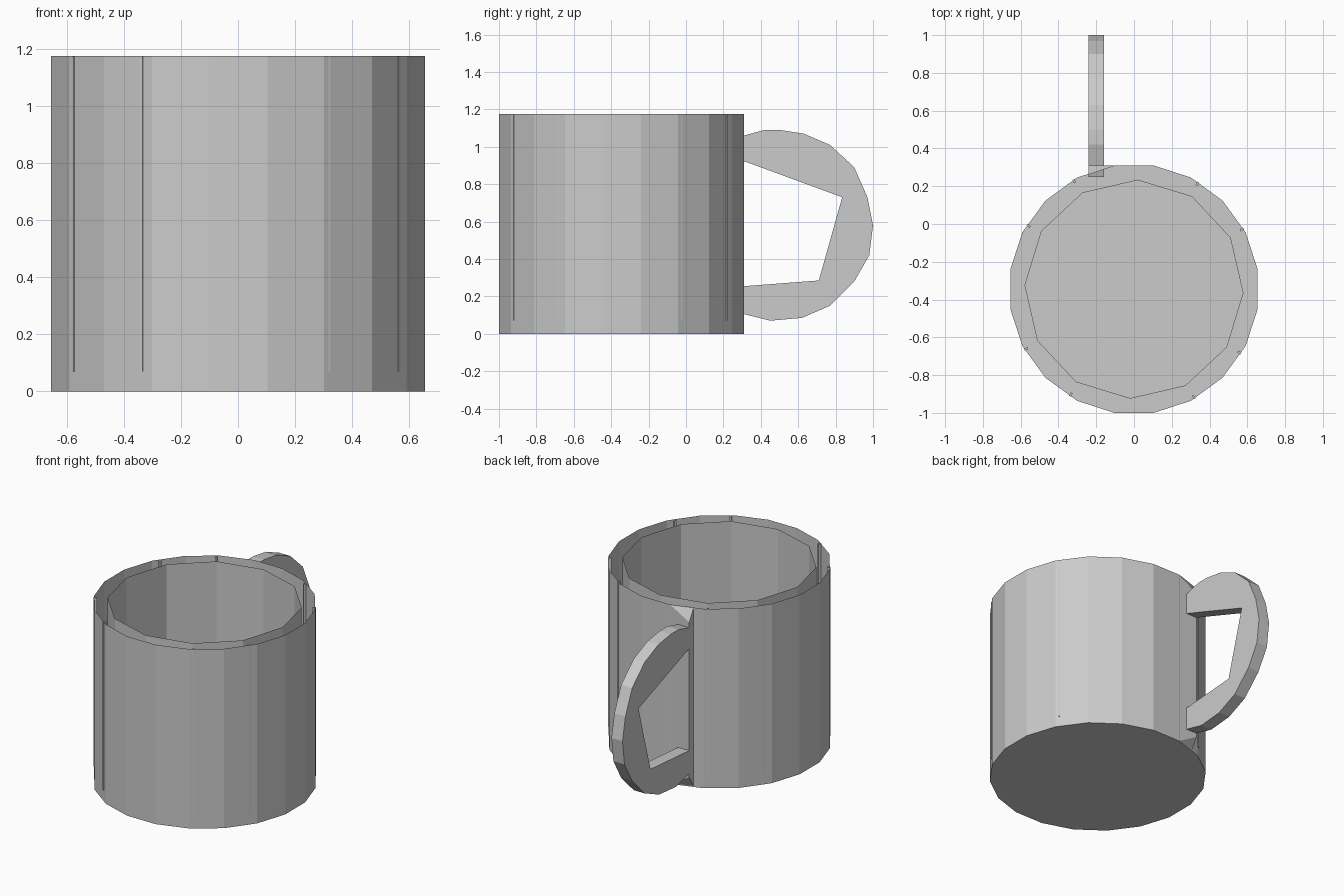
import bpy, bmesh
from math import sin, cos, radians

cube = bpy.data.objects.get("Cube")
if cube:
    bpy.data.objects.remove(cube, do_unlink=True)

HEIGHT, FLOOR = 1.175, 0.07
CENTRE_Y, APOTHEM = -0.345, 0.655

grey = bpy.data.materials.new("light_grey")
grey.use_nodes = True
colour = (0.6, 0.6, 0.6, 1)
grey.diffuse_color = colour
grey.node_tree.nodes["Principled BSDF"].inputs["Base Color"].default_value = colour


def finish(name, bm):
    bmesh.ops.recalc_face_normals(bm, faces=bm.faces[:])
    mesh = bpy.data.meshes.new(name)
    bm.to_mesh(mesh)
    bm.free()
    mesh.materials.append(grey)
    obj = bpy.data.objects.new(name, mesh)
    bpy.context.collection.objects.link(obj)
    return obj


def ring(bm, sides, radius, start, z):
    """Closed ring of vertices around the cup axis."""
    angles = [radians(start + 360 * i / sides) for i in range(sides)]
    return [bm.verts.new((radius * cos(a), CENTRE_Y + radius * sin(a), z)) for a in angles]


def wall(bm, low, high):
    for i in range(len(low)):
        j = (i + 1) % len(low)
        bm.faces.new((low[i], low[j], high[j], high[i]))


# Cup: twenty-sided outside, twelve-sided hollow, flat rim
bm = bmesh.new()
outer_radius = APOTHEM / cos(radians(9))
outer = [ring(bm, 20, outer_radius, 9, z) for z in (0, HEIGHT)]
inner = [ring(bm, 12, 0.58, -2, z) for z in (FLOOR, HEIGHT)]
for low, high in (outer, inner):
    wall(bm, low, high)
    bm.faces.new(low)
rim = [e for e in bm.edges if all(v.co.z == HEIGHT for v in e.verts)]
bmesh.ops.triangle_fill(bm, use_beauty=True, edges=rim)
finish("cup", bm)

# Seams: hairline upright ridges on the outside
bm = bmesh.new()
for k in range(12):
    if k % 3 == 0:
        continue
    angle = 30 * k - 1
    r = APOTHEM / cos(radians((angle + 9) % 18 - 9)) + 0.003
    a = radians(angle)
    levels = []
    for z in (FLOOR, HEIGHT - 0.001):
        levels.append([bm.verts.new((d * cos(a) - s * sin(a), CENTRE_Y + d * sin(a) + s * cos(a), z))
                       for d, s in ((r - 0.02, -0.006), (r, -0.006), (r, 0.006), (r - 0.02, 0.006))])
    wall(bm, *levels)
    for level in levels:
        bm.faces.new(level)
finish("wall_seams", bm)

# Handle mount: wedge that squares off the wall where the handle meets it
bm = bmesh.new()
back = CENTRE_Y + APOTHEM
corners = [(-0.10, back - 0.001, 0.0), (-0.24, 0.262, 0.0), (-0.24, back, 0.08)]
low = [bm.verts.new((x, y, inset)) for x, y, inset in corners]
high = [bm.verts.new((x, y, HEIGHT - inset)) for x, y, inset in corners]
wall(bm, low, high)
bm.faces.new(low)
bm.faces.new(high)
finish("handle_mount", bm)

# Handle: flat faceted loop, extruded sideways
outline = [(0.25, 1.04), (0.31, 1.06), (0.42, 1.09), (0.5, 1.09), (0.63, 1.07),
           (0.77, 1.01), (0.9, 0.89), (0.97, 0.73), (1.0, 0.58), (0.98, 0.42),
           (0.9, 0.28), (0.77, 0.15), (0.62, 0.085), (0.45, 0.07), (0.31, 0.105),
           (0.25, 0.12), (0.25, 0.25), (0.71, 0.285), (0.835, 0.73), (0.25, 0.945)]
bm = bmesh.new()
sides = [[bm.verts.new((x, y, z)) for y, z in outline] for x in (-0.24, -0.16)]
wall(bm, *sides)
for side in sides:
    bm.faces.new(side)
finish("handle", bm)
